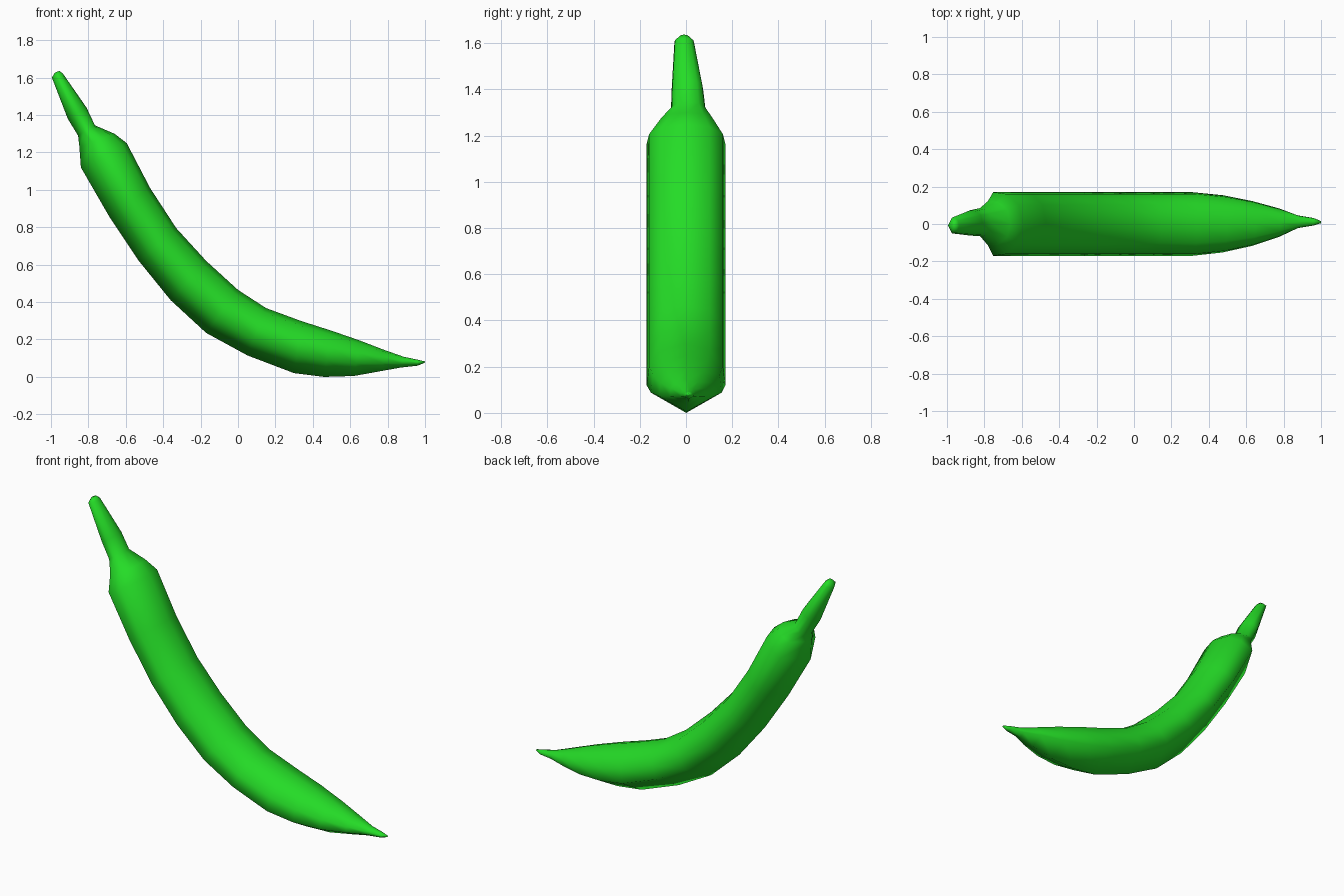
import bpy, bmesh
from mathutils import Vector

green = bpy.data.materials.new("pod green")
green.diffuse_color = (0.018, 0.72, 0.02, 1)

# Each station: outer-curve x, z, inner-curve x, z, half width, sideways shift
STATIONS = [
    (-0.98, 1.625, -0.955, 1.637, 0.018, -0.008),   # stem tip
    (-0.995, 1.60, -0.935, 1.62, 0.042, -0.008),
    (-0.91, 1.38, -0.81, 1.44, 0.068, 0.006),
    (-0.855, 1.29, -0.765, 1.345, 0.075, 0.01),     # neck
    (-0.848, 1.23, -0.66, 1.30, 0.118, 0.004),      # shoulder
    (-0.84, 1.12, -0.595, 1.25, 0.17, 0),
    (-0.69, 0.86, -0.47, 1.01, 0.17, 0),
    (-0.53, 0.62, -0.33, 0.795, 0.17, 0),
    (-0.36, 0.41, -0.17, 0.62, 0.17, 0),
    (-0.17, 0.235, 0.0, 0.465, 0.17, 0),
    (0.05, 0.115, 0.15, 0.368, 0.17, 0),
    (0.30, 0.02, 0.34, 0.298, 0.17, 0),
    (0.46, 0.0, 0.50, 0.247, 0.153, 0.001),
    (0.62, 0.005, 0.65, 0.195, 0.12, 0.003),
    (0.77, 0.032, 0.78, 0.145, 0.077, 0.007),
    (0.87, 0.05, 0.885, 0.108, 0.034, 0.012),
    (0.96, 0.06, 0.96, 0.092, 0.02, 0.012),
    (0.998, 0.075, 1.0, 0.083, 0.006, 0.01),        # pointed end
]

# Half section: (sideways, outer-to-inner) from the keel to the inner ridge
HALF = [(0, -1), (1, -0.29), (0.94, 0.32), (0.6, 0.82), (0, 1)]
SECTION = HALF + [(-s, t) for s, t in reversed(HALF[1:-1])]


def ring(bm, station):
    ox, oz, ix, iz, half, shift = station
    outer, inner = Vector((ox, 0, oz)), Vector((ix, 0, iz))
    return [bm.verts.new(outer.lerp(inner, (t + 1) / 2)
                         + Vector((0, shift + half * s, 0)))
            for s, t in SECTION]


# Pod and stem lofted as one continuous skin
bm = bmesh.new()
rings = [ring(bm, s) for s in STATIONS]
n = len(SECTION)
for a, b in zip(rings, rings[1:]):
    for i in range(n):
        j = (i + 1) % n
        bm.faces.new((a[i], a[j], b[j], b[i]))
bm.faces.new(rings[0])
bm.faces.new(rings[-1])
bmesh.ops.recalc_face_normals(bm, faces=bm.faces)
for f in bm.faces:
    f.smooth = True

mesh = bpy.data.meshes.new("pod_with_stem")
bm.to_mesh(mesh)
bm.free()
mesh.materials.append(green)
bpy.context.collection.objects.link(bpy.data.objects.new("pod_with_stem", mesh))
